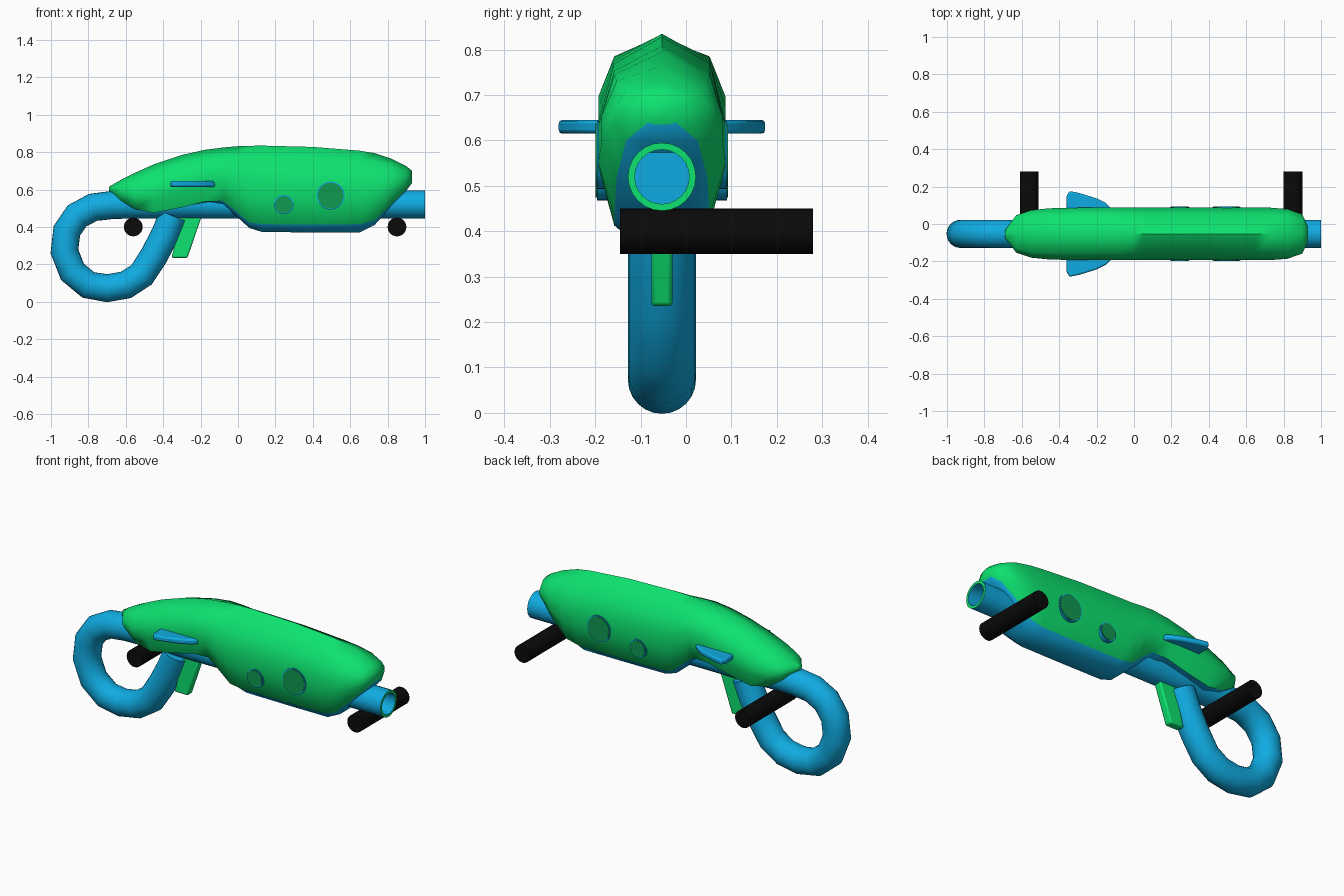
import bpy, bmesh, math
from mathutils import Vector

if "Cube" in bpy.data.objects:
    bpy.data.objects.remove(bpy.data.objects["Cube"])

MID = -0.053  # y of the symmetry plane


def material(name, rgb):
    m = bpy.data.materials.new(name)
    m.use_nodes = True
    m.diffuse_color = (*rgb, 1)
    bsdf = next(n for n in m.node_tree.nodes if n.type == 'BSDF_PRINCIPLED')
    bsdf.inputs["Base Color"].default_value = (*rgb, 1)
    return m


GREEN = material("bright green", (0.004, 0.76, 0.16))
BLUE = material("sky blue", (0.005, 0.41, 0.76))
DARK = material("deep green", (0.005, 0.32, 0.08))
BLACK = material("black", (0.003, 0.003, 0.003))


def finish(name, bm, mats, angle=40):
    bmesh.ops.recalc_face_normals(bm, faces=bm.faces)
    mesh = bpy.data.meshes.new(name)
    bm.to_mesh(mesh)
    bm.free()
    for m in mats:
        mesh.materials.append(m)
    obj = bpy.data.objects.new(name, mesh)
    bpy.context.collection.objects.link(obj)
    bpy.ops.object.select_all(action='DESELECT')
    obj.select_set(True)
    bpy.context.view_layer.objects.active = obj
    bpy.ops.object.shade_smooth_by_angle(angle=math.radians(angle))
    return obj


def loft(bm, rings):
    """Skin closed rings of points; returns the side strips and the two caps."""
    rows = [[bm.verts.new(p) for p in r] for r in rings]
    n = len(rows[0])
    strips = [[bm.faces.new((a[i], a[(i + 1) % n], b[(i + 1) % n], b[i]))
               for i in range(n)] for a, b in zip(rows, rows[1:])]
    return strips, bm.faces.new(rows[0]), bm.faces.new(rows[-1])


def cylinder_y(name, x, z, r, y0, y1, mat, sides=32):
    ring = [(x + r * math.cos(t * math.tau / sides), z + r * math.sin(t * math.tau / sides))
            for t in range(sides)]
    bm = bmesh.new()
    loft(bm, [[(px, y, pz) for px, pz in ring] for y in (y0, y1)])
    return finish(name, bm, [mat])


def slab(name, outline, offset, mat, bevel):
    """Extrude an outline of 3D points along an offset and round its edges."""
    bm = bmesh.new()
    loft(bm, [outline, [Vector(p) + Vector(offset) for p in outline]])
    obj = finish(name, bm, [mat])
    mod = obj.modifiers.new("rounding", 'BEVEL')
    mod.width, mod.segments = bevel, 2
    return obj


# Shell: x, half width, top z, green lower edge z, blue underside z
stations = [
    (-0.69, 0.02, 0.615, 0.595, 0.59),
    (-0.63, 0.10, 0.65, 0.545, 0.54),
    (-0.55, 0.127, 0.69, 0.495, 0.495),
    (-0.45, 0.137, 0.735, 0.475, 0.475),
    (-0.30, 0.14, 0.785, 0.505, 0.505),
    (-0.18, 0.14, 0.812, 0.535, 0.53),
    (-0.08, 0.14, 0.825, 0.54, 0.515),
    (0.00, 0.14, 0.832, 0.475, 0.45),
    (0.06, 0.14, 0.834, 0.425, 0.395),
    (0.13, 0.14, 0.835, 0.415, 0.373),
    (0.40, 0.14, 0.828, 0.413, 0.371),
    (0.65, 0.14, 0.808, 0.415, 0.371),
    (0.73, 0.14, 0.795, 0.435, 0.41),
    (0.82, 0.133, 0.765, 0.52, 0.51),
    (0.90, 0.105, 0.725, 0.60, 0.595),
    (0.93, 0.04, 0.70, 0.64, 0.635),
]
half = [(0.75, 0.86), (1, 0.55), (1, 0.32), (0.75, 0)]


def section(x, w, top, edge, low):
    side = [(w * a, edge + (top - edge) * b) for a, b in half] + [(w * 0.4, low)]
    pts = [(0, top)] + side + [(-y, z) for y, z in reversed(side)]
    return [(x, MID + y, z) for y, z in pts]


bm = bmesh.new()
strips, _, _ = loft(bm, [section(*s) for s in stations])
for strip in strips:
    for i in (4, 5, 6):  # underside segments
        strip[i].material_index = 1
finish("body_shell", bm, [GREEN, BLUE], 50)

# Barrel tube that bends round into the loop handle
path = [(-0.35, 0.46), (-0.39, 0.36), (-0.45, 0.245), (-0.515, 0.145), (-0.60, 0.09),
        (-0.70, 0.073), (-0.80, 0.09), (-0.885, 0.16), (-0.928, 0.27), (-0.915, 0.38),
        (-0.86, 0.46), (-0.775, 0.505), (-0.67, 0.518), (-0.58, 0.52), (1.0, 0.52)]
path = [Vector((x, MID, z)) for x, z in path]
rings = []
for i, p in enumerate(path):
    t = (path[min(i + 1, len(path) - 1)] - path[max(i - 1, 0)]).normalized()
    normal = Vector((-t.z, 0, t.x))
    rings.append([p + 0.075 * (normal * math.cos(a) + Vector((0, math.sin(a), 0)))
                  for a in (k * math.tau / 24 for k in range(24))])
bm = bmesh.new()
_, _, mouth = loft(bm, rings)
bmesh.ops.recalc_face_normals(bm, faces=bm.faces)
# Green muzzle rim and hollow bore
rim = bmesh.ops.inset_individual(bm, faces=[mouth], thickness=0.015)["faces"]
for f in rim:
    f.material_index = 1
bore = bmesh.ops.extrude_discrete_faces(bm, faces=[mouth])["faces"]
bmesh.ops.translate(bm, verts=bore[0].verts, vec=(-0.12, 0, 0))
finish("barrel_and_handle", bm, [BLUE, GREEN])

# Trigger
trigger = [(-0.355, 0.235), (-0.27, 0.235), (-0.19, 0.47), (-0.30, 0.47)]
slab("trigger", [(x, MID - 0.023, z) for x, z in trigger], (0, 0.046, 0), GREEN, 0.008)

fin = [(-0.36, 0.11), (-0.362, 0.2), (-0.345, 0.229), (-0.29, 0.218), (-0.20, 0.19),
       (-0.15, 0.165), (-0.11, 0.125)]
for label, s in (("left", 1), ("right", -1)):
    # "left" lies toward the back of the symmetry plane
    side = "back" if s > 0 else "front"
    slab(side + "_fin", [(x, MID + s * y, 0.615) for x, y in fin], (0, 0, 0.03), BLUE, 0.008)
    # Round portholes with blue rims
    for size, x, z, r in (("large", 0.495, 0.568, 0.075), ("small", 0.245, 0.52, 0.052)):
        cylinder_y(f"{side}_{size}_porthole_rim", x, z, r,
                   MID + s * 0.10, MID + s * 0.143, BLUE)
        cylinder_y(f"{side}_{size}_porthole", x, z, r - 0.006,
                   MID + s * 0.138, MID + s * 0.146, DARK)

# Wall mounting pegs
for name, x in (("handle_peg", -0.56), ("muzzle_peg", 0.85)):
    cylinder_y(name, x, 0.40, 0.05, -0.145, 0.28, BLACK)
